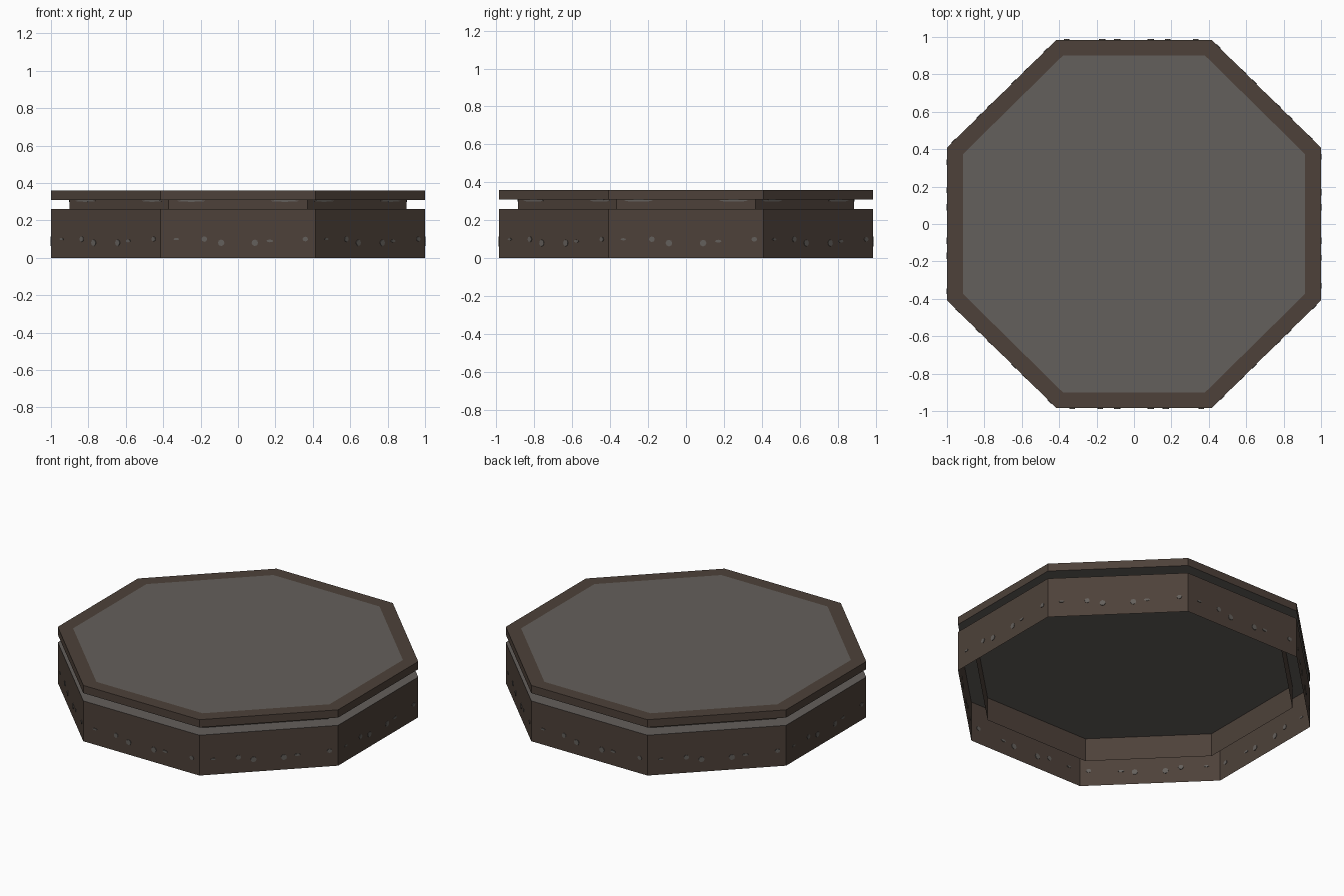
import bpy, bmesh, math
from mathutils import Matrix, Vector

if "Cube" in bpy.data.objects:
    bpy.data.objects.remove(bpy.data.objects["Cube"])

T = math.tan(math.pi / 8)
YS = 0.985  # slight squash along y


def material(name, rgb):
    m = bpy.data.materials.new(name)
    m.diffuse_color = (*rgb, 1)
    m.use_nodes = True
    m.node_tree.nodes["Principled BSDF"].inputs["Base Color"].default_value = m.diffuse_color
    return m


BROWN = material("dark brown", (0.075, 0.053, 0.041))
GREY = material("warm grey", (0.127, 0.116, 0.106))


def octagon(r):
    pts = [(T, -1), (1, -T), (1, T), (T, 1), (-T, 1), (-1, T), (-1, -T), (-T, -1)]
    return [(x * r, y * r * YS) for x, y in pts]


def add_object(name, bm):
    me = bpy.data.meshes.new(name)
    bm.to_mesh(me)
    bm.free()
    me.materials.append(BROWN)
    me.materials.append(GREY)
    ob = bpy.data.objects.new(name, me)
    bpy.context.collection.objects.link(ob)
    return ob


def eight_sided(name, r, z0, z1, top=False, bottom=False, panel=None):
    bm = bmesh.new()
    lo = [bm.verts.new((x, y, z0)) for x, y in octagon(r)]
    hi = [bm.verts.new((x, y, z1)) for x, y in octagon(r)]
    for i in range(8):
        j = (i + 1) % 8
        bm.faces.new((lo[i], lo[j], hi[j], hi[i]))
    if bottom:
        bm.faces.new(lo[::-1]).material_index = 1
    if panel:  # brown border around a grey panel
        mid = [bm.verts.new((x, y, z1)) for x, y in octagon(panel)]
        for i in range(8):
            j = (i + 1) % 8
            bm.faces.new((hi[i], hi[j], mid[j], mid[i]))
        bm.faces.new(mid).material_index = 1
    elif top:
        bm.faces.new(hi).material_index = 1
    return add_object(name, bm)


# Hollow base, open below; recessed neck hanging into it; top slab
eight_sided("base_shell", 1.0, 0.0, 0.26, top=True)
eight_sided("recessed_neck", 0.90, 0.11, 0.31)
eight_sided("top_slab", 1.0, 0.31, 0.36, bottom=True, panel=0.915)


def wall_marks(name, r, marks, sides):
    """Thin grey plates straddling each wall: (offset, z, width, height)."""
    bm = bmesh.new()
    pts = octagon(r)
    for i in range(8):
        a, b = Vector((*pts[i - 1], 0)), Vector((*pts[i], 0))
        u = (b - a).normalized()
        n = u.cross(Vector((0, 0, 1)))
        for off, z, w, h in marks:
            c = (a + b) / 2 + u * off + Vector((0, 0, z))
            frame = Matrix((u * w / 2, Vector((0, 0, h / 2)), n)).transposed().to_4x4()
            frame.translation = c
            bmesh.ops.create_cone(bm, cap_ends=True, segments=sides, radius1=1,
                                  radius2=1, depth=0.006, matrix=frame)
    bmesh.ops.recalc_face_normals(bm, faces=bm.faces)
    for f in bm.faces:
        f.material_index = 1
    add_object(name, bm)


# Worn grey spots low on the base and small chips under the slab
wall_marks("base_spots", 1.0, [(-0.18, 0.10, 0.03, 0.03), (-0.09, 0.08, 0.035, 0.035),
                               (0.09, 0.08, 0.035, 0.035), (0.17, 0.09, 0.035, 0.015),
                               (0.36, 0.10, 0.03, 0.025), (-0.33, 0.10, 0.03, 0.012)], 8)
wall_marks("neck_chips", 0.90, [(-0.25, 0.304, 0.16, 0.01), (0.25, 0.304, 0.16, 0.01)], 8)
